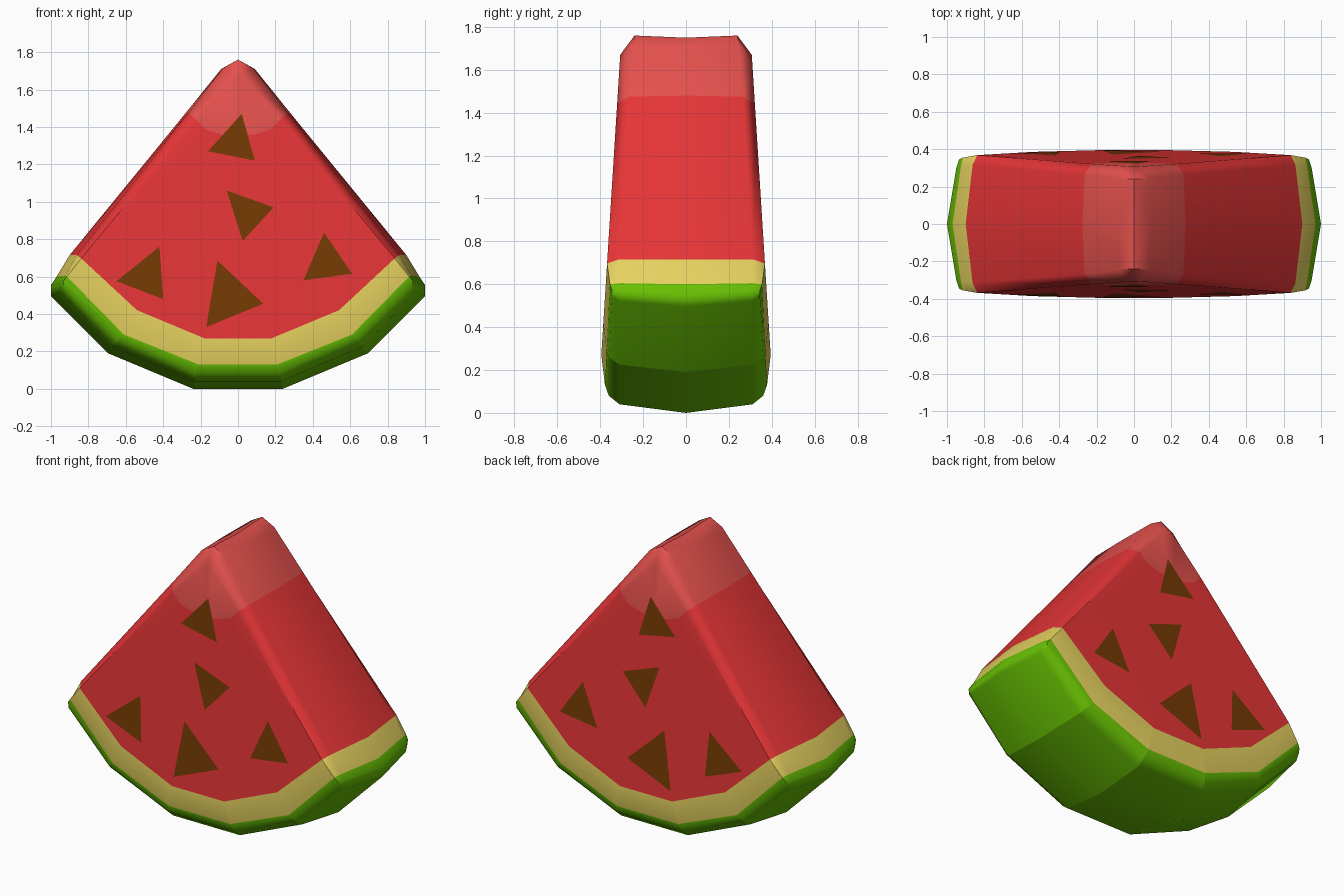
import bpy, bmesh, math

if "Cube" in bpy.data.objects:
    bpy.data.objects.remove(bpy.data.objects["Cube"])


def material(name, rgb):
    m = bpy.data.materials.new(name)
    m.diffuse_color = (*rgb, 1)
    m.use_nodes = True
    m.node_tree.nodes["Principled BSDF"].inputs["Base Color"].default_value = m.diffuse_color
    return m


GREEN, CREAM, RED, TIP = range(4)
mats = [material("rind_green", (0.138, 0.53, 0.001)),
        material("pith_cream", (0.79, 0.64, 0.115)),
        material("flesh_red", (0.80, 0.036, 0.038)),
        material("tip_light_red", (0.79, 0.083, 0.075))]
seed_mat = material("seed_brown", (0.175, 0.042, 0.001))


def depth(z):
    """Half thickness of the wedge at height z (its big faces are planes)."""
    return 0.31 + 0.063 * (1.62 - z)


# One quarter of the slice: outlines (x, half thickness, z) from the bottom
# centre, around the rind corner and up the side to the apex
middle = [(0, 0, 0), (.24, 0, 0), (.695, 0, .19), (1, 0, .495), (1, 0, .555),
          (.97, 0, .60), (.90, 0, .715), (.275, 0, 1.48), (.09, 0, 1.71), (0, 0, 1.75)]
edge = [(0, .31, .04), (.23, .31, .04), (.665, .31, .225), (.95, .30, .52), (.95, .30, .57),
        (.925, .31, .605), (.863, .315, .715), (.265, .265, 1.475), (.08, .245, 1.715), (0, .24, 1.76)]
face = [(0, .36, .08), (.225, .36, .08), (.64, .36, .26), (.93, .345, .54), (.935, .345, .575),
        (.915, .355, .60)] + [(x, depth(z), z) for x, z in
                              [(.838, .697), (.225, 1.44), (.05, 1.635), (0, 1.67)]]
# Colour borders drawn across the big face
rind_line = [(0, .378, .13), (.21, .378, .13), (.61, .37, .29), face[5]]
pith_line = [(x, depth(z), z) for x, z in [(0, .27), (.18, .27), (.54, .42)]] + [face[6]]
tip_line = [face[7]] + [(x, depth(z), z) for x, z in [(.17, 1.385), (.09, 1.36), (0, 1.35)]]


def strip(a, b):
    return [(a[i], a[i + 1], b[i + 1], b[i]) for i in range(len(a) - 1)]


polys = []
ring_colours = [GREEN] * 5 + [CREAM, RED, TIP, TIP]
for a, b in ((middle, edge), (edge, face)):
    polys += list(zip(strip(a, b), ring_colours))
polys += [(q, GREEN) for q in strip(face[:3], rind_line[:3])]
polys.append(((face[2], face[3], face[4], face[5], rind_line[2]), GREEN))
polys += [(q, CREAM) for q in strip(rind_line, pith_line)]
polys.append((pith_line + tip_line, RED))
polys.append((tip_line + [face[9], face[8]], TIP))

# Watermelon slice: the quarter repeated in all four quadrants and welded
bm = bmesh.new()
for sx in (1, -1):
    for sy in (1, -1):
        for pts, colour in polys:
            f = bm.faces.new([bm.verts.new((sx * x, sy * y, z)) for x, y, z in pts])
            f.material_index = colour
bmesh.ops.remove_doubles(bm, verts=bm.verts, dist=0.0005)
bmesh.ops.recalc_face_normals(bm, faces=bm.faces)
mesh = bpy.data.meshes.new("melon_slice")
bm.to_mesh(mesh)
bm.free()
for m in mats:
    mesh.materials.append(m)
slice_ob = bpy.data.objects.new("melon_slice", mesh)
bpy.context.collection.objects.link(slice_ob)
bpy.context.view_layer.objects.active = slice_ob
slice_ob.select_set(True)
bpy.ops.object.shade_smooth_by_angle(angle=math.radians(50))
# Crisp facet lines across the underside of the rind
for e in mesh.edges:
    a, b = (mesh.vertices[i].co for i in e.vertices)
    if max(a.z, b.z) < .3 and abs(a.x - b.x) < .05 and abs(a.x) > .1:
        e.use_edge_sharp = True
wn = slice_ob.modifiers.new("soft_edges", 'WEIGHTED_NORMAL')
wn.keep_sharp = True

# Seeds: flat triangular plates, the same on the front and the back
seeds = [[(-.16, 1.27), (.02, 1.47), (.09, 1.22)],
         [(-.06, 1.06), (.19, .97), (.025, .79)],
         [(-.65, .575), (-.42, .76), (-.40, .48)],
         [(-.11, .685), (.135, .455), (-.17, .33)],
         [(.46, .835), (.35, .58), (.61, .615)]]
bm = bmesh.new()
for side in (-1, 1):
    for tri in seeds:
        f = bm.faces.new([bm.verts.new((x, side * (depth(z) + .003), z)) for x, z in tri])
        f.normal_update()
        if f.normal.y * side < 0:
            f.normal_flip()
mesh = bpy.data.meshes.new("seeds")
bm.to_mesh(mesh)
bm.free()
mesh.materials.append(seed_mat)
bpy.context.collection.objects.link(bpy.data.objects.new("seeds", mesh))
